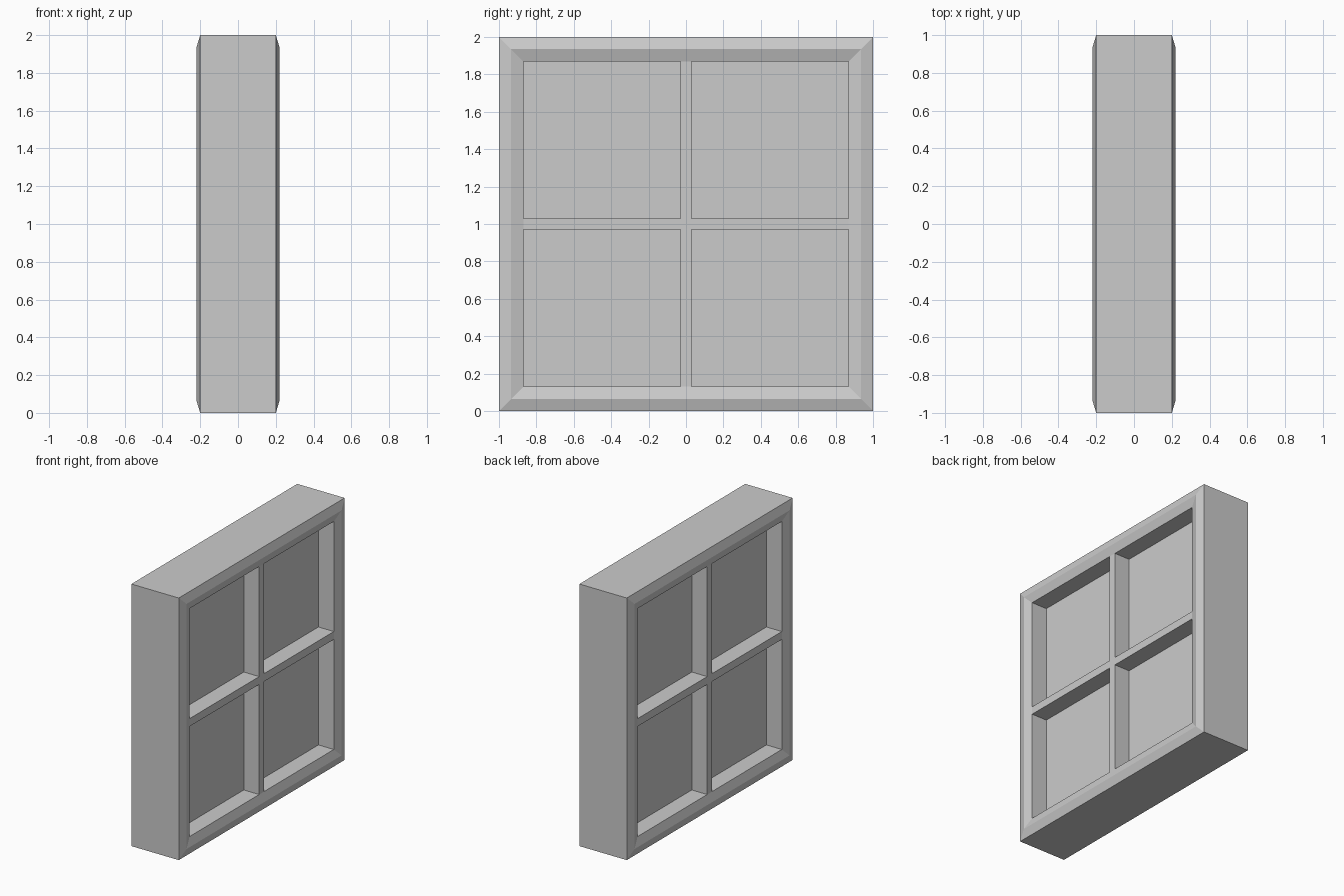
import bpy, bmesh

if "Cube" in bpy.data.objects:
    bpy.data.objects.remove(bpy.data.objects["Cube"])

HALF = 1.0      # half of the window's width and height
BORDER = 0.13   # frame width
DEPTH = 0.2     # half thickness of frame edges and bars
BAR = 0.06      # glazing bar width


def new_object(name, bm):
    bmesh.ops.recalc_face_normals(bm, faces=bm.faces)
    mesh = bpy.data.meshes.new(name)
    bm.to_mesh(mesh)
    bm.free()
    obj = bpy.data.objects.new(name, mesh)
    bpy.context.collection.objects.link(obj)
    return obj


def box(name, size, centre):
    bm = bmesh.new()
    bmesh.ops.create_cube(bm, size=1)
    bmesh.ops.scale(bm, vec=size, verts=bm.verts)
    bmesh.ops.translate(bm, vec=centre, verts=bm.verts)
    return new_object(name, bm)


def square_frame(name, profile):
    """Sweep an (inset, x) profile around a mitred square."""
    bm = bmesh.new()
    rings = []
    for sy, sz in ((-1, -1), (1, -1), (1, 1), (-1, 1)):
        rings.append([bm.verts.new((x, sy * (HALF - i), HALF + sz * (HALF - i)))
                      for i, x in profile])
    n = len(profile)
    for c in range(4):
        a, b = rings[c], rings[(c + 1) % 4]
        for k in range(n):
            bm.faces.new((a[k], a[(k + 1) % n], b[(k + 1) % n], b[k]))
    return new_object(name, bm)


# Outer frame with a shallow ridge on both faces
ridge = DEPTH + 0.02
square_frame("window_frame", [(0, -DEPTH), (0, DEPTH), (BORDER / 2, ridge),
                              (BORDER, DEPTH), (BORDER, -DEPTH), (BORDER / 2, -ridge)])

# Glazing bars: one full-height upright, two crossbar halves
inner = HALF - BORDER
box("upright_bar", (2 * DEPTH, BAR, 2 * inner), (0, 0, HALF))
half_len = inner - BAR / 2
for side, label in ((-1, "front"), (1, "back")):
    box(f"crossbar_{label}", (2 * DEPTH, half_len, BAR),
        (0, side * (BAR + half_len) / 2, HALF))

# Four recessed panes
offset = (BAR + half_len) / 2
for sy, col in ((-1, "front"), (1, "back")):
    for sz, row in ((-1, "lower"), (1, "upper")):
        box(f"pane_{row}_{col}", (0.14, half_len, half_len),
            (0, sy * offset, HALF + sz * offset))
